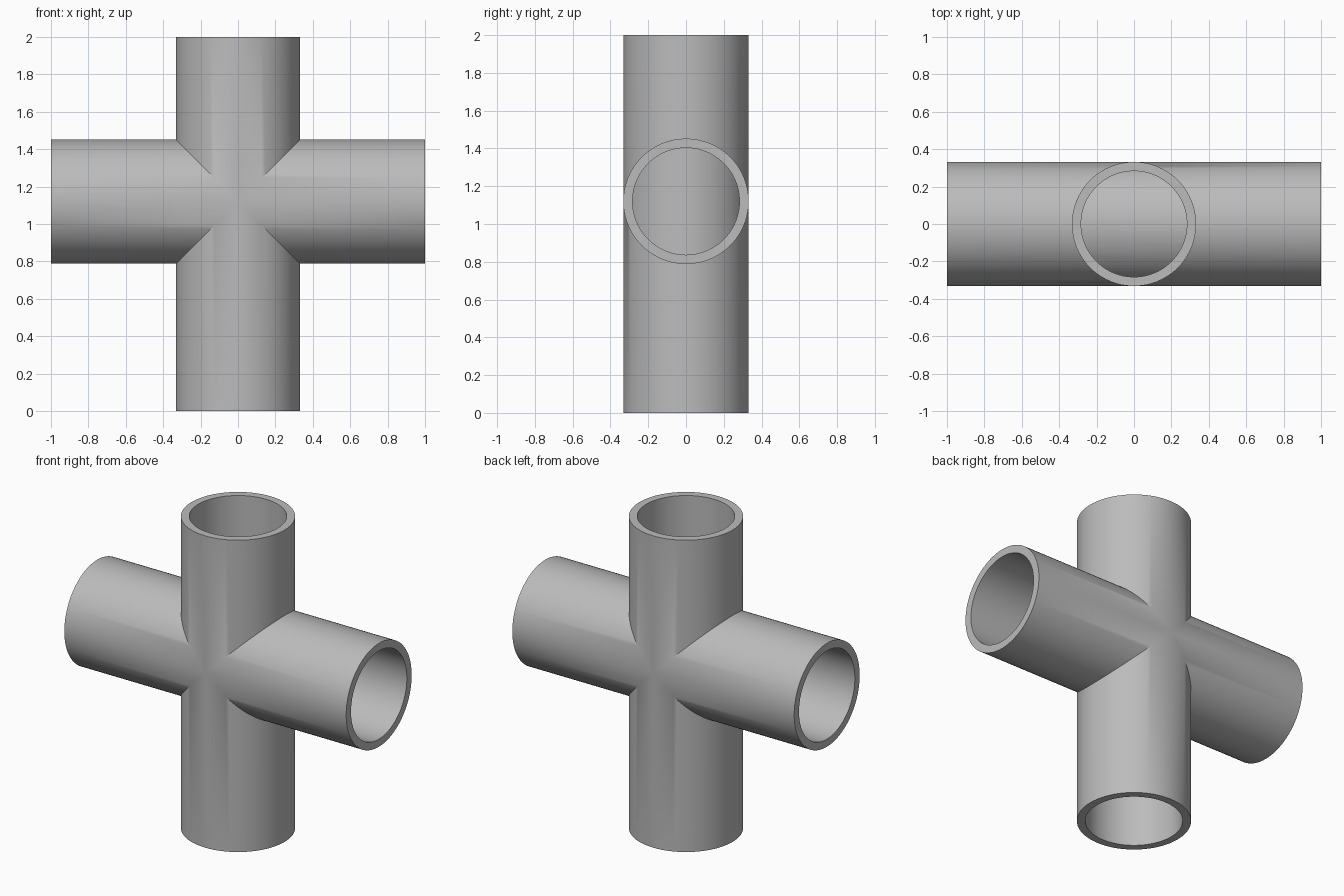
import bpy, math

OUTER, BORE, CENTRE_Z, SIDES = 0.332, 0.283, 1.12, 96

default = bpy.data.objects.get("Cube")
if default:
    bpy.data.objects.remove(default, do_unlink=True)

grey = bpy.data.materials.new("plain grey")
grey.use_nodes = True
colour = (0.5, 0.5, 0.5, 1.0)
grey.diffuse_color = colour
grey.node_tree.nodes["Principled BSDF"].inputs["Base Color"].default_value = colour


def cylinder(name, radius, length, z, tilt):
    bpy.ops.mesh.primitive_cylinder_add(vertices=SIDES, radius=radius, depth=length,
                                        location=(0, 0, z), rotation=(0, tilt, 0))
    obj = bpy.context.object
    obj.name = name
    obj.data.materials.append(grey)
    return obj


def boolean(target, other, operation):
    mod = target.modifiers.new(operation.lower(), 'BOOLEAN')
    mod.operation, mod.object, mod.solver = operation, other, 'EXACT'
    bpy.context.view_layer.objects.active = target
    bpy.ops.object.modifier_apply(modifier=mod.name)
    bpy.data.objects.remove(other, do_unlink=True)


def tube(name, z, tilt):
    pipe = cylinder(name, OUTER, 2.0, z, tilt)
    boolean(pipe, cylinder("bore_cutter", BORE, 2.2, z, tilt), 'DIFFERENCE')
    return pipe


# Two hollow pipes crossing, each wall closing off the other's bore
cross = tube("pipe_cross", 1.0, 0)
boolean(cross, tube("horizontal_pipe", CENTRE_Z, math.pi / 2), 'UNION')

# Smooth round walls with crisp rims and seams
bpy.ops.object.select_all(action='DESELECT')
cross.select_set(True)
bpy.context.view_layer.objects.active = cross
bpy.ops.object.shade_smooth_by_angle(angle=math.radians(30))
